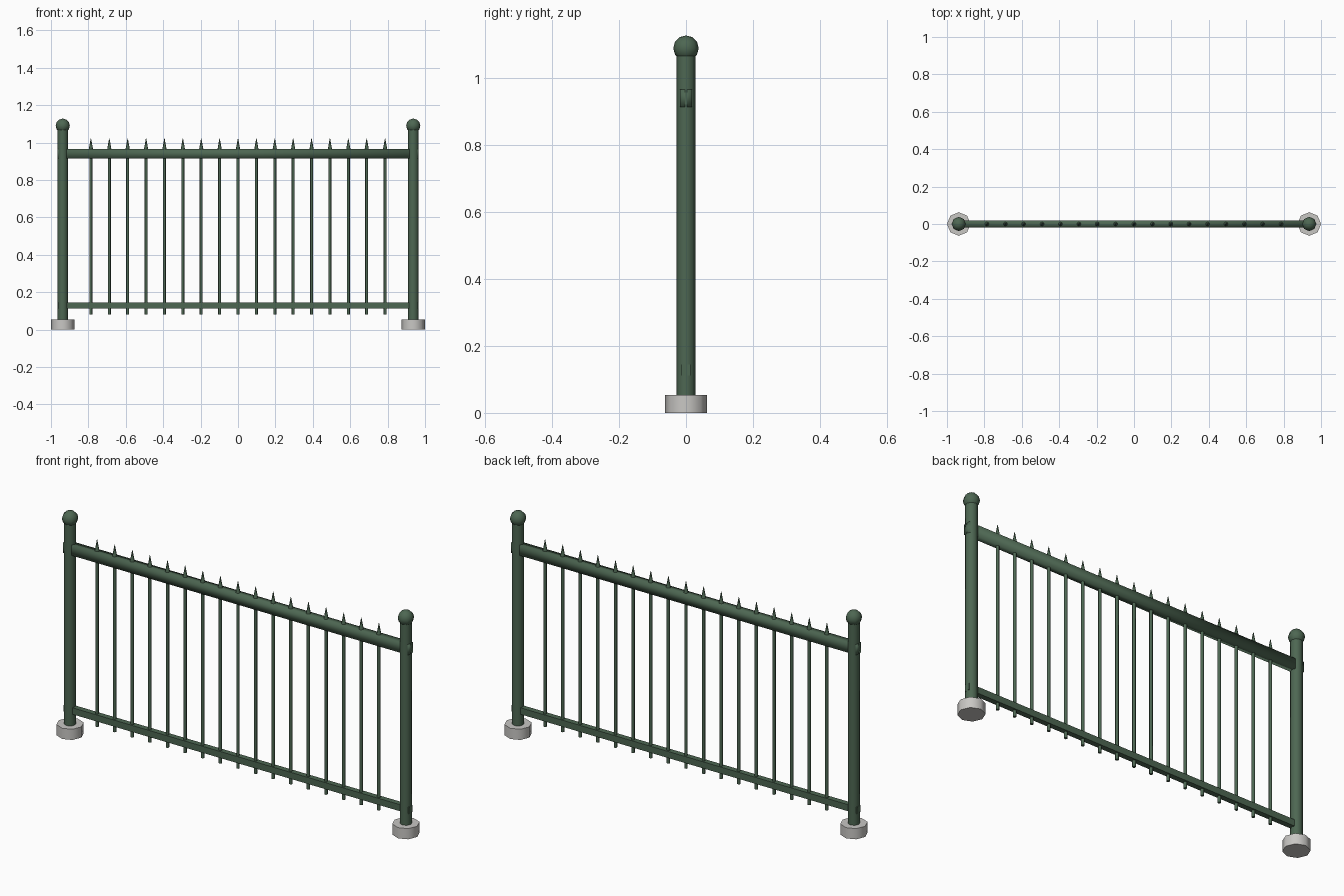
import bpy
from math import radians

if "Cube" in bpy.data.objects:
    bpy.data.objects.remove(bpy.data.objects["Cube"], do_unlink=True)


def make_material(name, rgb):
    mat = bpy.data.materials.new(name)
    mat.use_nodes = True
    color = (*rgb, 1.0)
    mat.diffuse_color = color
    mat.node_tree.nodes["Principled BSDF"].inputs["Base Color"].default_value = color
    return mat


GREEN = make_material("dark green paint", (0.075, 0.135, 0.085))
STONE = make_material("pale concrete", (0.58, 0.57, 0.55))


def finish(name, mat, angle):
    ob = bpy.context.object
    ob.name = name
    ob.data.materials.append(mat)
    bpy.ops.object.transform_apply(location=False, rotation=False, scale=True)
    bpy.ops.object.shade_smooth_by_angle(angle=radians(angle))
    return ob


def tapered(name, x, z0, z1, r0, r1, mat, sides=8):
    """Upright cylinder or cone between two heights."""
    bpy.ops.mesh.primitive_cone_add(vertices=sides, radius1=r0, radius2=r1,
                                    depth=z1 - z0, location=(x, 0, (z0 + z1) / 2))
    return finish(name, mat, 50)


def rail(name, z0, z1, half_depth, angle):
    bpy.ops.mesh.primitive_cube_add(size=1, location=(0, 0, (z0 + z1) / 2))
    bpy.context.object.scale = (2 * RAIL_END, 2 * half_depth, z1 - z0)
    return finish(name, GREEN, angle)


POST_X = 0.937
RAIL_END = 0.964

# End posts with ball caps and concrete feet
for side, sign in (("left", 1), ("right", -1)):
    x = sign * POST_X
    tapered(side + "_foot", x, 0, 0.054, 0.063, 0.063, STONE)
    tapered(side + "_post", x, 0.002, 1.07, 0.028, 0.028, GREEN)
    bpy.ops.mesh.primitive_uv_sphere_add(segments=8, ring_count=6, radius=0.038,
                                         location=(x, 0, 1.09))
    finish(side + "_ball_cap", GREEN, 60)

# Horizontal rails
rail("top_rail", 0.914, 0.966, 0.018, 100)
rail("bottom_rail", 0.112, 0.145, 0.014, 30)

# Upright bars with pointed tips
BARS = 17
SPACING = 0.0983
for i in range(BARS):
    x = (i - (BARS - 1) / 2) * SPACING
    tapered(f"bar_{i + 1}", x, 0.08, 0.95, 0.008, 0.008, GREEN)
    tapered(f"spike_{i + 1}", x, 0.955, 1.022, 0.013, 0.001, GREEN)
